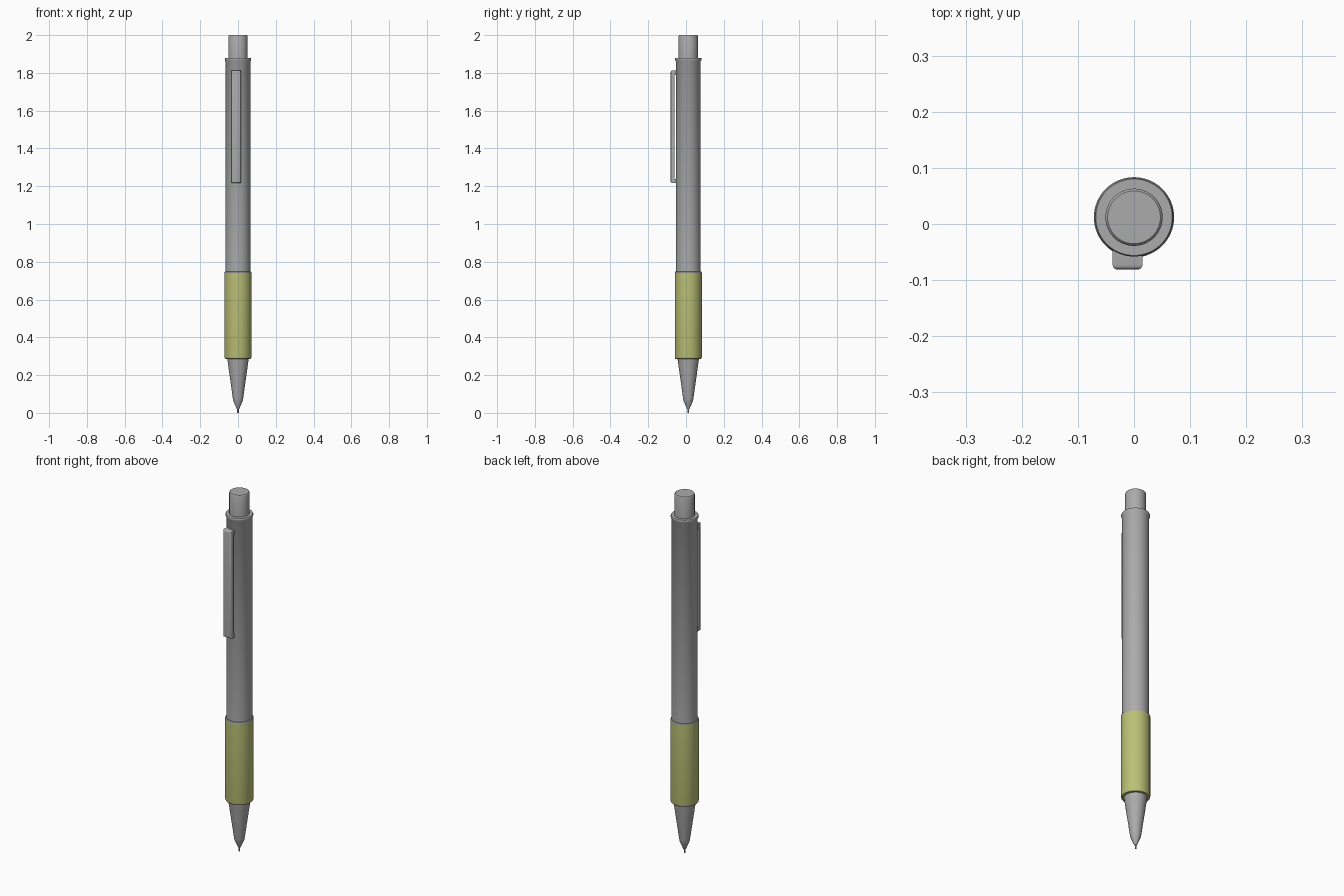
import bpy, bmesh, math

if "Cube" in bpy.data.objects:
    bpy.data.objects.remove(bpy.data.objects["Cube"])

CY = 0.012  # barrel axis in y (clip sticks out to the front)


def material(name, rgb):
    m = bpy.data.materials.new(name)
    m.diffuse_color = (*rgb, 1.0)
    m.use_nodes = True
    m.node_tree.nodes["Principled BSDF"].inputs["Base Color"].default_value = m.diffuse_color
    return m


GREY = material("metal grey", (0.41, 0.41, 0.41))
GREEN = material("olive green", (0.50, 0.53, 0.18))


def finish(name, bm, mat, angle=35):
    bmesh.ops.recalc_face_normals(bm, faces=bm.faces)
    me = bpy.data.meshes.new(name)
    bm.to_mesh(me)
    bm.free()
    me.materials.append(mat)
    ob = bpy.data.objects.new(name, me)
    bpy.context.collection.objects.link(ob)
    bpy.ops.object.select_all(action='DESELECT')
    ob.select_set(True)
    bpy.context.view_layer.objects.active = ob
    bpy.ops.object.shade_smooth_by_angle(angle=math.radians(angle))
    return ob


def lathe(name, profile, mat, n=64):
    """Closed solid of revolution from (radius, z) points, bottom to top."""
    bm = bmesh.new()
    rings = [[bm.verts.new((r * math.cos(2 * math.pi * i / n),
                            CY + r * math.sin(2 * math.pi * i / n), z))
              for i in range(n)] for r, z in profile]
    for a, b in zip(rings, rings[1:]):
        for i in range(n):
            j = (i + 1) % n
            bm.faces.new((a[i], a[j], b[j], b[i]))
    bm.faces.new(rings[0][::-1])
    bm.faces.new(rings[-1])
    return finish(name, bm, mat)


# Writing end
lathe("lead", [(0.004, 0.0), (0.004, 0.03)], GREY, 24)
lathe("tip", [(0.006, 0.02), (0.008, 0.024), (0.025, 0.064), (0.027, 0.074),
              (0.057, 0.288)], GREY)

# Grip sleeve with softened lower edge, and the ring above it
lathe("grip", [(0.064, 0.286), (0.068, 0.287), (0.0705, 0.290), (0.0715, 0.295),
               (0.0715, 0.737)], GREEN)
lathe("grip_ring", [(0.0715, 0.737), (0.0715, 0.743), (0.070, 0.747),
                    (0.066, 0.748)], GREY)

# Barrel with flared collar
lathe("barrel", [(0.066, 0.74), (0.066, 1.862), (0.070, 1.868), (0.070, 1.877),
                 (0.068, 1.880)], GREY)

# Push button
lathe("push_button", [(0.051, 1.87), (0.051, 1.994), (0.0495, 1.998),
                      (0.047, 2.0)], GREY)

# Clip: bracket side profile (y, z) extruded across x
YF, YI, YB, Z0, Z1, T = -0.081, -0.061, -0.040, 1.217, 1.812, 0.022
side = [(YF, Z0), (YB, Z0), (YB, Z0 + T), (YI, Z0 + T),
        (YI, Z1 - T), (YB, Z1 - T), (YB, Z1), (YF, Z1)]
bm = bmesh.new()
face = bm.faces.new([bm.verts.new((-0.038, y, z)) for y, z in side])
ext = bmesh.ops.extrude_face_region(bm, geom=[face])
bmesh.ops.translate(bm, vec=(0.053, 0, 0),
                    verts=[g for g in ext["geom"] if isinstance(g, bmesh.types.BMVert)])
# Round the four edges around the front face
front = [e for e in bm.edges if all(abs(v.co.y - YF) < 1e-5 for v in e.verts)]
bmesh.ops.bevel(bm, geom=front, offset=0.008, segments=4, profile=0.5, affect='EDGES')
finish("clip", bm, GREY)
